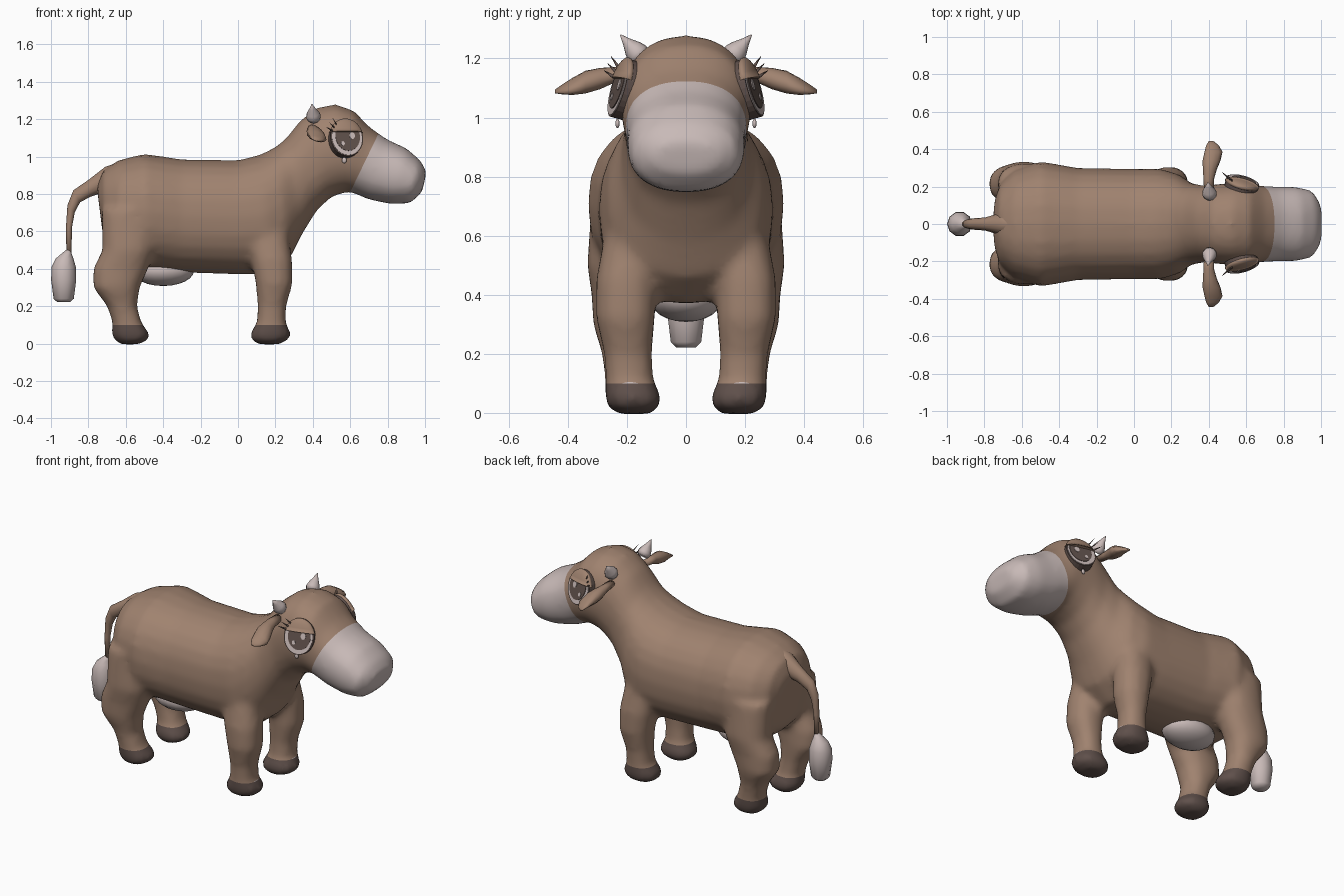
import bpy, bmesh, math
from mathutils import Vector as V

if "Cube" in bpy.data.objects:
    bpy.data.objects.remove(bpy.data.objects["Cube"])


def material(name, rgb):
    m = bpy.data.materials.new(name)
    m.use_nodes = True
    m.diffuse_color = (*rgb, 1)
    m.node_tree.nodes["Principled BSDF"].inputs["Base Color"].default_value = (*rgb, 1)
    return m


brown = material("brown hide", (.35, .225, .16))
pale = material("pale pink grey", (.58, .49, .475))
dark = material("dark hoof brown", (.115, .08, .07))


def ring(c, u, v, n=24, p=.88):
    # Slightly squared oval with half axes u and v
    pts = []
    for i in range(n):
        a = math.tau * i / n
        co, si = math.cos(a), math.sin(a)
        pts.append(c + u * math.copysign(abs(co) ** p, co) + v * math.copysign(abs(si) ** p, si))
    return pts


def loft(bm, rings):
    rows = [[bm.verts.new(p) for p in r] for r in rings]
    n = len(rows[0])
    for a, b in zip(rows, rows[1:]):
        for i in range(n):
            bm.faces.new((a[i], a[(i + 1) % n], b[(i + 1) % n], b[i]))
    bm.faces.new(rows[0][::-1])
    bm.faces.new(rows[-1])


def outline_rings(stations, n=24, p=.88):
    # Each station: top x, top z, bottom x, bottom z, half width
    out = []
    for xt, zt, xb, zb, w in stations:
        t, b = V((xt, 0, zt)), V((xb, 0, zb))
        out.append(ring((t + b) / 2, V((0, w, 0)), (t - b) / 2, n, p))
    return out


def finish(name, bm, mats, mirror=False, smooth=True):
    bmesh.ops.recalc_face_normals(bm, faces=bm.faces)
    me = bpy.data.meshes.new(name)
    bm.to_mesh(me)
    bm.free()
    for m in mats:
        me.materials.append(m)
    ob = bpy.data.objects.new(name, me)
    bpy.context.collection.objects.link(ob)
    if mirror:
        mod = ob.modifiers.new("mirror", 'MIRROR')
        mod.use_axis = (False, True, False)
        mod.use_mirror_merge = False
    me.polygons.foreach_set("use_smooth", [smooth] * len(me.polygons))
    return ob


# Torso, neck and head outline from rump to nose
trunk = [
    (-.755, .84, -.73, .64, .13), (-.72, .93, -.71, .50, .22), (-.64, .98, -.64, .43, .29),
    (-.5, 1.015, -.5, .40, .335), (-.3, .985, -.3, .38, .30), (0, .98, 0, .37, .295),
    (.12, 1.01, .17, .37, .295), (.2, 1.05, .28, .46, .265), (.26, 1.1, .34, .58, .22),
    (.33, 1.19, .42, .71, .205), (.42, 1.26, .5, .785, .215), (.52, 1.28, .58, .81, .22),
    (.62, 1.245, .61, .81, .22), (.7, 1.16, .64, .795, .205), (.8, 1.09, .7, .77, .2),
    (.9, 1.045, .82, .745, .2), (.975, .98, .92, .75, .18), (1.008, .92, .985, .81, .11)]

# Legs: height, back x, front x, inner y, outer y
front_leg = [
    (.64, .04, .26, .08, .27), (.45, .07, .29, .1, .305), (.32, .095, .292, .105, .305),
    (.2, .105, .258, .115, .278), (.11, .1, .255, .11, .272), (.05, .06, .287, .08, .275),
    (.02, .07, .27, .09, .265), (-.004, .11, .22, .12, .23)]
rear_leg = [
    (.72, -.73, -.42, .1, .32), (.5, -.725, -.45, .11, .335), (.4, -.775, -.48, .11, .32),
    (.3, -.775, -.525, .11, .315), (.2, -.7, -.54, .115, .285), (.11, -.67, -.515, .11, .275),
    (.05, -.68, -.47, .08, .275), (.02, -.66, -.48, .09, .265), (-.004, -.63, -.53, .12, .23)]

bm = bmesh.new()
loft(bm, outline_rings(trunk))
for leg in (front_leg, rear_leg):
    for s in (1, -1):
        loft(bm, [ring(V(((a + b) / 2, s * (c + d) / 2, z)), V(((b - a) / 2, 0, 0)),
                       V((0, (d - c) / 2, 0))) for z, a, b, c, d in leg])
body = finish("body", bm, [brown, pale, dark])

# Fuse the trunk and legs into one soft skin
mod = body.modifiers.new("fuse", 'REMESH')
mod.mode = 'VOXEL'
mod.voxel_size = .02
mod = body.modifiers.new("soften", 'SMOOTH')
mod.factor = .5
mod.iterations = 7
bpy.context.view_layer.objects.active = body
for m in ("fuse", "soften"):
    bpy.ops.object.modifier_apply(modifier=m)

# Cut clean colour borders for muzzle and hooves
muzzle_at, muzzle_dir = V((.745, 0, 1.11)), V((.3, 0, -.145)).normalized()
hoof_top = .1
bm = bmesh.new()
bm.from_mesh(body.data)
for co, no in ((muzzle_at, muzzle_dir), (V((0, 0, hoof_top)), V((0, 0, 1)))):
    bmesh.ops.bisect_plane(bm, geom=bm.verts[:] + bm.edges[:] + bm.faces[:], plane_co=co, plane_no=no)
for f in bm.faces:
    c = f.calc_center_median()
    f.smooth = True
    f.material_index = 2 if c.z < hoof_top else 1 if (c - muzzle_at).dot(muzzle_dir) > 0 else 0
bm.to_mesh(body.data)
bm.free()

# Tail and its tuft
bm = bmesh.new()
loft(bm, outline_rings([
    (-.62, .975, -.68, .80, .075), (-.71, .945, -.745, .80, .055), (-.8, .875, -.79, .785, .035),
    (-.88, .82, -.845, .755, .03), (-.912, .74, -.873, .7, .024), (-.92, .62, -.888, .62, .018),
    (-.917, .47, -.89, .47, .014)], 12, 1))
finish("tail", bm, [brown])

bm = bmesh.new()
loft(bm, [ring(V((-.932 + dx, 0, z)), V((r, 0, 0)), V((0, r, 0)), 10, 1) for z, r, dx in (
    (.222, .035, 0), (.24, .054, 0), (.34, .067, 0), (.41, .065, 0), (.455, .047, .005),
    (.48, .028, .015), (.5, .014, .026))])
finish("tail_tuft", bm, [pale])


def ellipsoid(bm, size, segs=20):
    return bmesh.ops.create_uvsphere(bm, u_segments=segs, v_segments=12, radius=1)["verts"]


# Udder
bm = bmesh.new()
for v in ellipsoid(bm, 1):
    v.co = V((-.4 + v.co.x * .165, v.co.y * .125, .39 + v.co.z * .082))
finish("udder", bm, [pale])

# Horns
bm = bmesh.new()
base, tip = V((.405, .15, 1.2)), V((.395, .222, 1.28))
axis = (tip - base).normalized()
side = axis.cross(V((1, 0, 0))).normalized()
fore = side.cross(axis)
loft(bm, [ring(base.lerp(tip, t), side * r, fore * r, 10, 1)
          for t, r in ((0, .034), (.2, .04), (.4, .033), (.7, .016), (1, .002))])
finish("horns", bm, [pale], mirror=True)

# Ears
bm = bmesh.new()
loft(bm, [ring(V((x, y, z)), V((rx, 0, -rx * .3)), V((.2 * rz, 0, rz)), 12, 1) for x, y, z, rx, rz in (
    (.4, .17, 1.15, .026, .02), (.4, .24, 1.145, .028, .025), (.405, .29, 1.132, .037, .035),
    (.415, .34, 1.12, .048, .036), (.425, .385, 1.105, .048, .025), (.42, .42, 1.095, .034, .013),
    (.412, .444, 1.088, .012, .005))])
finish("ears", bm, [brown], mirror=True)

# Eye frame: u forward, v up, n outward
eye_c = V((.58, .222, 1.1))
eye_n = V((.25, .93, .27)).normalized()
eye_u = V((.93, -.25, 0)).normalized()
eye_v = eye_u.cross(eye_n)


def on_eye(u, v, n):
    return eye_c + eye_u * u + eye_v * v + eye_n * n


def eye_plate(name, u, v, ru, rv, low, high, mat):
    b = bmesh.new()
    loft(b, [ring(on_eye(u, v, n), eye_u * ru, eye_v * rv, 28, 1) for n in (low, high)])
    finish(name, b, [mat], mirror=True, smooth=False)


eye_plate("eye_rim", 0, 0, .09, .103, -.06, .008, dark)
eye_plate("eye_white", 0, -.002, .083, .096, .006, .011, pale)
eye_plate("eye_pupil", .004, .005, .068, .08, .009, .014, dark)
eye_plate("eye_glint_large", .028, .008, .015, .019, .012, .017, pale)
eye_plate("eye_glint_small", -.026, -.035, .01, .012, .012, .017, pale)

# Upper eyelids: half domes over the eyes
bm = bmesh.new()
for v in ellipsoid(bm, 1, 28):
    v.co = on_eye(v.co.x * .094, max(v.co.z * .108, .03), v.co.y * .032)
finish("eyelids", bm, [brown], mirror=True)

# Eyelashes at the back corner
bm = bmesh.new()
for i in range(3):
    a, b = on_eye(-.078 + i * .012, .035 + i * .018, .012), on_eye(-.12 + i * .02, .05 + i * .025, .04)
    loft(bm, [ring(p, eye_v * r, eye_n * r, 6, 1) for p, r in ((a, .007), (b, .001))])
finish("eyelashes", bm, [dark], mirror=True)

# Teardrops under the eyes
bm = bmesh.new()
for v in ellipsoid(bm, 1, 12):
    v.co = V((.568, .232, .98)) + V((v.co.x * .013, v.co.y * .007, v.co.z * .016))
finish("teardrops", bm, [pale], mirror=True)
